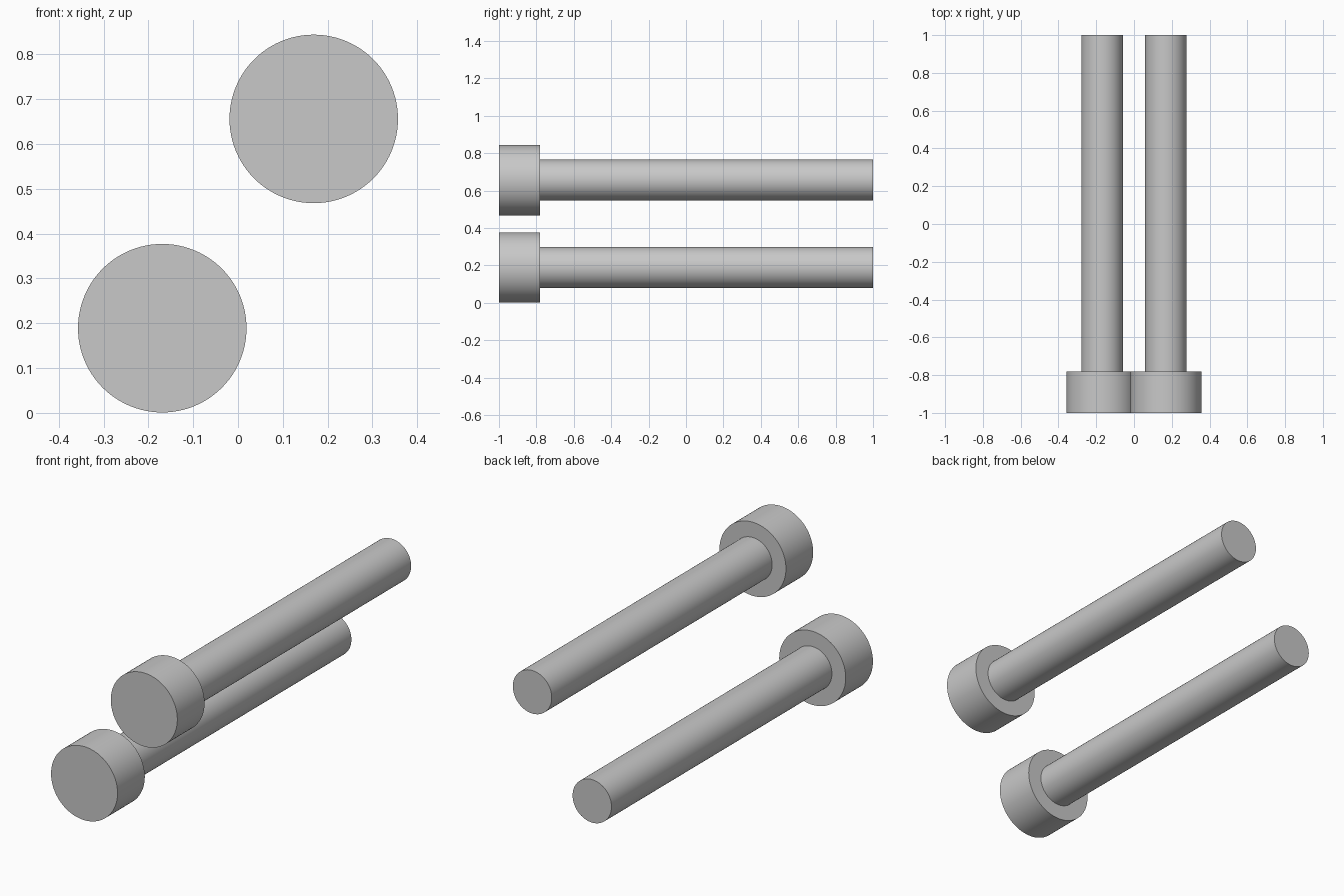
import bpy, bmesh, math
from mathutils import Vector, Matrix

if "Cube" in bpy.data.objects:
    bpy.data.objects.remove(bpy.data.objects["Cube"])

steel = bpy.data.materials.new("grey_steel")
steel.diffuse_color = (0.58, 0.58, 0.58, 1)
steel.use_nodes = True
steel.node_tree.nodes["Principled BSDF"].inputs["Base Color"].default_value = steel.diffuse_color

HEAD_R, SHAFT_R = 0.188, 0.11
Y_FRONT, Y_STEP, Y_BACK = -1.0, -0.78, 1.0
SEGMENTS = 96


def bolt(name, x, z):
    """Lathe a stepped head-and-shaft profile around the y axis."""
    profile = [(0, Y_FRONT), (HEAD_R, Y_FRONT), (HEAD_R, Y_STEP),
               (SHAFT_R, Y_STEP), (SHAFT_R, Y_BACK), (0, Y_BACK)]
    bm = bmesh.new()
    verts = [bm.verts.new((r, y, 0)) for r, y in profile]
    edges = [bm.edges.new(pair) for pair in zip(verts, verts[1:])]
    bmesh.ops.spin(bm, geom=verts + edges, cent=(0, 0, 0), axis=(0, 1, 0),
                   angle=math.tau, steps=SEGMENTS, use_duplicate=False)
    bmesh.ops.remove_doubles(bm, verts=bm.verts, dist=1e-5)
    bmesh.ops.recalc_face_normals(bm, faces=bm.faces)
    mesh = bpy.data.meshes.new(name)
    bm.to_mesh(mesh)
    bm.free()
    mesh.materials.append(steel)
    obj = bpy.data.objects.new(name, mesh)
    obj.location = (x, 0, z)
    bpy.context.collection.objects.link(obj)
    # Smooth barrel, crisp rims
    bpy.ops.object.select_all(action='DESELECT')
    obj.select_set(True)
    bpy.context.view_layer.objects.active = obj
    bpy.ops.object.shade_smooth_by_angle(angle=math.radians(30))


# Two parallel cap bolts, offset diagonally
bolt("lower_bolt", -0.169, 0.189)
bolt("upper_bolt", 0.169, 0.656)
